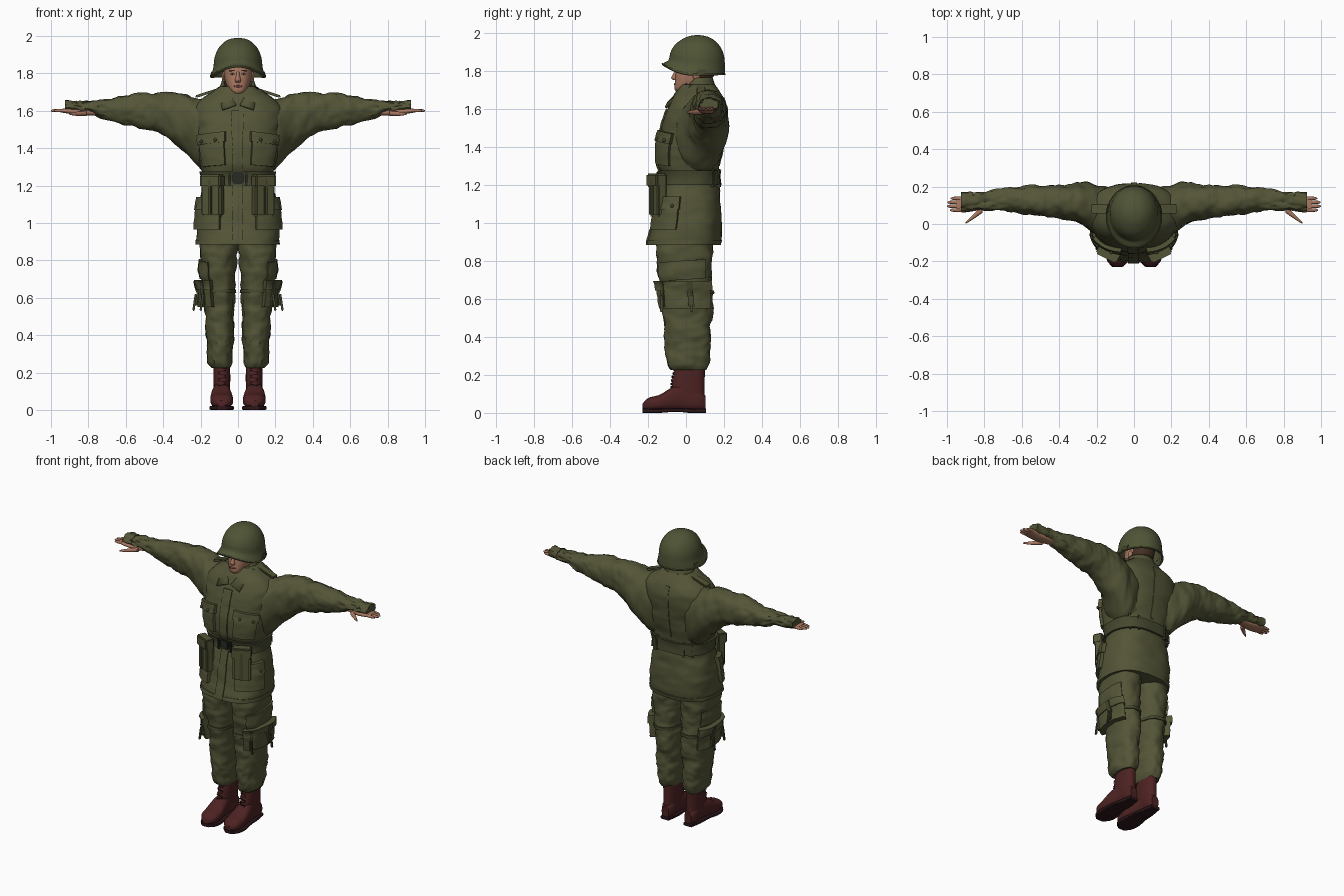
import bpy, bmesh, math
from mathutils import Vector, Matrix, noise

cube = bpy.data.objects.get("Cube")
if cube:
    bpy.data.objects.remove(cube)


def material(name, *rgb):
    m = bpy.data.materials.new(name)
    m.use_nodes = True
    m.diffuse_color = (*rgb, 1)
    m.node_tree.nodes["Principled BSDF"].inputs["Base Color"].default_value = (*rgb, 1)
    return m


OLIVE = material("olive cloth", .088, .09, .038)
STEEL = material("helmet green", .078, .088, .036)
WEB = material("dark webbing", .06, .064, .028)
METAL = material("dark metal", .02, .024, .016)
SKIN = material("skin", .4, .19, .12)
LIP = material("lips", .27, .09, .07)
HAIR = material("brown hair", .06, .03, .018)
BOOT = material("oxblood leather", .075, .016, .016)
SOLE = material("dark sole", .025, .008, .01)
EYE = material("eye white", .5, .45, .4)
parts = []


def finish(name, bm, mat, mirror=False, solid=0):
    bmesh.ops.recalc_face_normals(bm, faces=bm.faces[:])
    mesh = bpy.data.meshes.new(name)
    bm.to_mesh(mesh)
    bm.free()
    mesh.materials.append(mat)
    ob = bpy.data.objects.new(name, mesh)
    bpy.context.collection.objects.link(ob)
    if mirror:
        ob.modifiers.new("Mirror", "MIRROR").use_mirror_merge = False
    if solid:
        ob.modifiers.new("Solidify", "SOLIDIFY").thickness = solid
    parts.append(ob)


class Surface:
    """Tube through rings (t, a_min, a_max, b_min, b_max) along an axis, with cloth folds."""

    def __init__(self, axis, rings, power=2, folds=0, warp=None):
        self.axis, self.rings, self.power = axis, rings, power
        self.folds, self.warp = folds, warp

    def ring(self, t):
        r = self.rings
        i = max([k for k in range(len(r) - 1) if r[k][0] <= t + 1e-6] or [0])
        p, q = r[i], r[i + 1]
        o, s = r[max(i - 1, 0)], r[min(i + 2, len(r) - 1)]
        h = q[0] - p[0]
        u = (t - p[0]) / h
        out = []
        for k in range(1, len(p)):
            m0 = (q[k] - o[k]) / (q[0] - o[0]) * h
            m1 = (s[k] - p[k]) / (s[0] - p[0]) * h
            d = q[k] - p[k]
            out.append(p[k] + u * m0 + u * u * (3 * d - 2 * m0 - m1) + u ** 3 * (m0 + m1 - 2 * d))
        return out

    def point(self, deg, t, off=0):
        a0, a1, b0, b1 = self.ring(t)
        c, s = math.cos(math.radians(deg)), math.sin(math.radians(deg))
        e = 2 / self.power
        u, v = math.copysign(abs(c) ** e, c), math.copysign(abs(s) ** e, s)
        if self.folds:
            n = Vector((u * 1.5, v * 1.5, t * 16))
            off += self.folds * (noise.noise(n) + .6 * noise.noise(n * 2.1))
        a = (a0 + a1) / 2 + ((a1 - a0) / 2 + off) * u
        b = (b0 + b1) / 2 + ((b1 - b0) / 2 + off) * v
        co = Vector({"x": (t, a, b), "y": (a, t, b), "z": (a, b, t)}[self.axis])
        return self.warp(co) if self.warp else co


def loft(name, surf, mat, t0=None, t1=None, off=0, steps=24, seg=36, caps=(True, True), **kw):
    t0 = surf.rings[0][0] if t0 is None else t0
    t1 = surf.rings[-1][0] if t1 is None else t1
    bm = bmesh.new()
    rows = [[bm.verts.new(surf.point(360 * j / seg, t0 + (t1 - t0) * i / steps, off))
             for j in range(seg)] for i in range(steps + 1)]
    for lo, hi in zip(rows, rows[1:]):
        for j in range(seg):
            k = (j + 1) % seg
            bm.faces.new((lo[j], lo[k], hi[k], hi[j]))
    for cap, row in zip(caps, (rows[0], rows[-1])):
        if cap:
            bm.faces.new(row)
    finish(name, bm, mat, **kw)


def patch(name, surf, mat, d0, d1, t0, t1, off, slant=0, nu=14, nv=8, **kw):
    """Raised panel lying on a surface, its border sunk into it."""
    bm = bmesh.new()
    us = [0] + [i / nu for i in range(nu + 1)] + [1]
    vs = [0] + [i / nv for i in range(nv + 1)] + [1]
    rows = []
    for i, v in enumerate(vs):
        row = []
        for j, u in enumerate(us):
            edge = i in (0, len(vs) - 1) or j in (0, len(us) - 1)
            t = t0 + (t1 - t0) * v + slant * (u - .5)
            row.append(bm.verts.new(surf.point(d0 + (d1 - d0) * u, t, -.01 if edge else off)))
        rows.append(row)
    for lo, hi in zip(rows, rows[1:]):
        for j in range(len(us) - 1):
            bm.faces.new((lo[j], lo[j + 1], hi[j + 1], hi[j]))
    finish(name, bm, mat, **kw)


def box(name, loc, size, mat, rot=(0, 0, 0), bevel=.006, **kw):
    bm = bmesh.new()
    bmesh.ops.create_cube(bm, size=1, matrix=Matrix.Diagonal((*size, 1)))
    if bevel:
        bmesh.ops.bevel(bm, geom=bm.edges[:], offset=bevel, segments=2, affect="EDGES")
    turn = Matrix.Identity(3)
    for angle, ax in zip(rot, "XYZ"):
        turn = Matrix.Rotation(math.radians(angle), 3, ax) @ turn
    bm.transform(Matrix.Translation(loc) @ turn.to_4x4())
    finish(name, bm, mat, **kw)


def ball(name, loc, size, mat, **kw):
    bm = bmesh.new()
    bmesh.ops.create_uvsphere(bm, u_segments=16, v_segments=10, radius=1)
    bm.transform(Matrix.Translation(loc) @ Matrix.Diagonal((*size, 1)))
    finish(name, bm, mat, **kw)


def even(*rows):
    return [(z, -x, x, a, b) for z, x, a, b in rows]


# Jacket body with belt, hem and front placket
torso = Surface("z", even(
    (.89, .22, -.2, .18), (1, .22, -.175, .19), (1.12, .205, -.155, .18), (1.23, .185, -.125, .17),
    (1.3, .2, -.145, .175), (1.4, .22, -.15, .195), (1.5, .23, -.13, .21), (1.6, .24, -.1, .215),
    (1.66, .2, -.07, .195), (1.7, .14, -.045, .17), (1.73, .1, -.03, .15)), 2.5, .006)
loft("jacket_body", torso, OLIVE, steps=60, seg=56)
loft("jacket_hem", torso, OLIVE, .885, .91, .004, steps=2, seg=56)
loft("belt", torso, WEB, 1.2, 1.275, .014, steps=3, seg=56)
patch("front_placket", torso, OLIVE, -95, -86, .885, 1.6, .008, nu=3, nv=40)
patch("back_seam", torso, OLIVE, 88, 92, 1.3, 1.66, .004, nu=2, nv=20)
for d in (45, 65, 115, 135):
    patch("belt_loop", torso, WEB, d - 2, d + 2, 1.19, 1.285, .02, nu=2, nv=4)

# Pockets, flaps and buttons
patch("chest_pocket", torso, OLIVE, -76, -32, 1.305, 1.45, .016, -.01, mirror=True)
patch("chest_flap", torso, OLIVE, -78, -30, 1.425, 1.48, .023, -.02, mirror=True)
patch("skirt_pocket", torso, OLIVE, -70, -12, .965, 1.1, .02, mirror=True)
patch("skirt_flap", torso, OLIVE, -72, -10, 1.07, 1.14, .026, mirror=True)
for d, z in ((-66, 1.445), (-42, 1.435), (-20, 1.09), (-62, 1.09)):
    ball("pocket_button", torso.point(d, z, .026), (.009, .009, .009), WEB, mirror=True)

# Belt pouches and buckle
box("pouch", (.135, -.15, 1.14), (.115, .055, .21), OLIVE, (0, 0, 27), .01, mirror=True)
box("pouch_flap", (.137, -.155, 1.225), (.122, .064, .07), OLIVE, (0, 0, 27), .008, mirror=True)
box("pouch_strap", (.15, -.178, 1.14), (.02, .012, .19), WEB, (0, 0, 27), .003, mirror=True)
box("buckle_plate", (0, -.145, 1.24), (.06, .02, .065), METAL)
box("buckle_clasp", (.045, -.142, 1.235), (.014, .025, .08), METAL, mirror=True)

# Sleeves running into the wide underarm gussets
arm = Surface("x", [
    (.1, -.06, .18, 1.24, 1.66), (.2, -.06, .21, 1.29, 1.66), (.28, -.005, .22, 1.37, 1.685),
    (.4, .03, .21, 1.475, 1.7), (.5, .04, .205, 1.5, 1.695), (.6, .055, .2, 1.525, 1.68),
    (.7, .07, .19, 1.55, 1.665), (.78, .075, .178, 1.58, 1.655), (.925, .08, .165, 1.605, 1.645)],
    2.2, .011)
loft("sleeve", arm, OLIVE, steps=70, seg=40, mirror=True)
loft("cuff", arm, OLIVE, .86, .925, .004, steps=4, mirror=True)
box("shoulder_strap", (.165, .08, 1.695), (.13, .05, .014), OLIVE, (0, 18, 0), .004, mirror=True)

# Hands
palm = Surface("x", [(.76, .09, .15, 1.575, 1.61), (.85, .07, .15, 1.575, 1.61),
                     (.91, .062, .148, 1.585, 1.612), (.95, .066, .144, 1.592, 1.61)], 2.5)
loft("palm", palm, SKIN, seg=20, steps=10, mirror=True)
for i, tip in enumerate((.985, 1, .998, .98)):
    y = .074 + .021 * i
    finger = Surface("x", [(.93, y - .01, y + .01, 1.592, 1.611),
                           (tip - .012, y - .008, y + .008, 1.593, 1.608),
                           (tip, y - .003, y + .003, 1.598, 1.603)])
    loft("finger", finger, SKIN, seg=12, steps=10, mirror=True)
thumb = Surface("x", [(.81, .06, .1, 1.572, 1.6), (.86, .066, .092, 1.572, 1.595),
                      (.9, .075, .083, 1.578, 1.588)],
                warp=lambda p: p - Vector((0, (p.x - .81) * .82, 0)))
loft("thumb", thumb, SKIN, seg=14, steps=10, mirror=True)

# Shirt, collar and lapels
loft("shirt_neck", Surface("z", even((1.6, .07, -.098, .12), (1.69, .065, -.04, .14))), WEB, steps=4)
collar = Surface("z", even((1.67, .12, -.03, .175), (1.72, .1, -.03, .155), (1.765, .085, -.02, .14)),
                 warp=lambda p: p - Vector((0, 0, max(0, .05 - p.y))))
loft("collar", collar, OLIVE, steps=6, caps=(False, False), solid=.01)
bm = bmesh.new()
bm.faces.new([bm.verts.new(p) for p in (
    (.11, .02, 1.725), (.065, 0, 1.735), (.012, -.1, 1.635), (.085, -.112, 1.61))])
finish("lapel", bm, OLIVE, mirror=True, solid=.012)

# Head and face
loft("neck", Surface("z", even((1.62, .062, -.01, .13), (1.8, .058, 0, .14))), SKIN, steps=6)
head = Surface("z", even((1.69, .025, -.05, .03), (1.705, .044, -.06, .07), (1.75, .066, -.058, .125),
                         (1.8, .075, -.053, .15), (1.87, .076, -.045, .15)), 2.3)
loft("head", head, SKIN)
patch("hair", head, HAIR, 15, 165, 1.765, 1.865, .005)
nose = Surface("z", even((1.752, .013, -.066, -.04), (1.762, .016, -.078, -.04),
                         (1.785, .01, -.068, -.04), (1.81, .007, -.055, -.04)))
loft("nose", nose, SKIN, steps=10, seg=16)
ball("mouth", (0, -.058, 1.731), (.024, .006, .006), LIP)
ball("eye", (.03, -.051, 1.797), (.011, .005, .005), EYE, mirror=True)
ball("pupil", (.03, -.055, 1.797), (.004, .003, .004), METAL, mirror=True)
box("eyebrow", (.031, -.051, 1.814), (.032, .009, .006), HAIR, (0, 4, 0), .002, mirror=True)
ball("ear", (.077, .055, 1.78), (.01, .02, .03), SKIN, mirror=True)


# Helmet with a rim that rises over the face
def lift_brow(p):
    front = max(0, (.04 - p.y) / .16)
    return p + Vector((0, 0, .055 * front ** 2 * (1.99 - p.z) / .21))


helmet = Surface("z", even(
    (1.78, .147, -.125, .205), (1.8, .141, -.112, .206), (1.83, .132, -.092, .205),
    (1.88, .126, -.082, .2), (1.92, .112, -.066, .185), (1.95, .092, -.042, .162),
    (1.975, .062, -.005, .128), (1.986, .035, .025, .095), (1.99, .004, .056, .064)), 2, 0, lift_brow)
loft("helmet", helmet, STEEL, steps=40, seg=48, caps=(False, True), solid=.008)
loft("helmet_rim", helmet, STEEL, 1.778, 1.786, .003, steps=2, seg=48, caps=(False, False), solid=.01)
patch("helmet_strap", helmet, WEB, 5, 20, 1.782, 1.81, .005, mirror=True)

# Trousers with cargo pockets, straps and ties
leg = Surface("z", [
    (.225, .04, .14, -.08, .105), (.25, .03, .155, -.1, .12), (.32, .025, .165, -.108, .125),
    (.42, .022, .175, -.112, .132), (.55, .018, .175, -.125, .14), (.68, .014, .19, -.138, .138),
    (.8, .008, .205, -.155, .138), (.95, -.01, .205, -.15, .15)], 2.3, .011)
loft("trouser_leg", leg, OLIVE, steps=60, seg=40, mirror=True)
patch("cargo_pocket", leg, OLIVE, -68, 45, .55, .68, .034, mirror=True)
patch("cargo_flap", leg, OLIVE, -70, 47, .645, .695, .04, mirror=True)
patch("thigh_panel", leg, OLIVE, -62, 42, .7, .8, .012, .02, mirror=True)
loft("thigh_strap", leg, WEB, .625, .645, .007, steps=2, mirror=True)
for d in (-45, 5):
    patch("pocket_strap", leg, WEB, d - 4, d + 4, .56, .69, .044, nu=3, mirror=True)
    box("strap_tie", leg.point(d, .575, .048), (.012, .016, .09), WEB, (0, -8, 0), .003, mirror=True)

# Boots with soles, heels and laces
shaft = Surface("z", [(.04, .05, .125, -.05, .1), (.13, .042, .13, -.075, .098),
                      (.25, .042, .13, -.055, .1)], 2.2)
loft("boot_shaft", shaft, BOOT, mirror=True)
foot = Surface("y", [
    (-.228, .065, .11, .02, .05), (-.2, .034, .138, .012, .078), (-.14, .026, .148, .012, .095),
    (-.07, .036, .142, .012, .135), (0, .045, .13, .012, .15), (.07, .045, .127, .012, .12),
    (.103, .06, .112, .015, .09)], 2.6)
loft("boot_foot", foot, BOOT, mirror=True)
sole = Surface("y", [(-.23, .062, .115, 0, .022), (-.2, .03, .142, 0, .022), (-.14, .022, .152, 0, .022),
                     (-.05, .036, .142, .006, .024), (.02, .042, .132, 0, .022), (.105, .055, .118, 0, .022)], 6)
loft("boot_sole", sole, SOLE, mirror=True)
for i in range(6):
    z = .135 + .018 * i
    p = shaft.point(-90, z, .003)
    box("boot_lace", p, (.042, .008, .006), SOLE, (0, 14 * (-1) ** i, 0), .002, mirror=True)

# Smooth shading with crisp edges
bpy.ops.object.select_all(action="DESELECT")
for ob in parts:
    ob.select_set(True)
bpy.context.view_layer.objects.active = parts[0]
bpy.ops.object.shade_smooth_by_angle(angle=math.radians(40))
